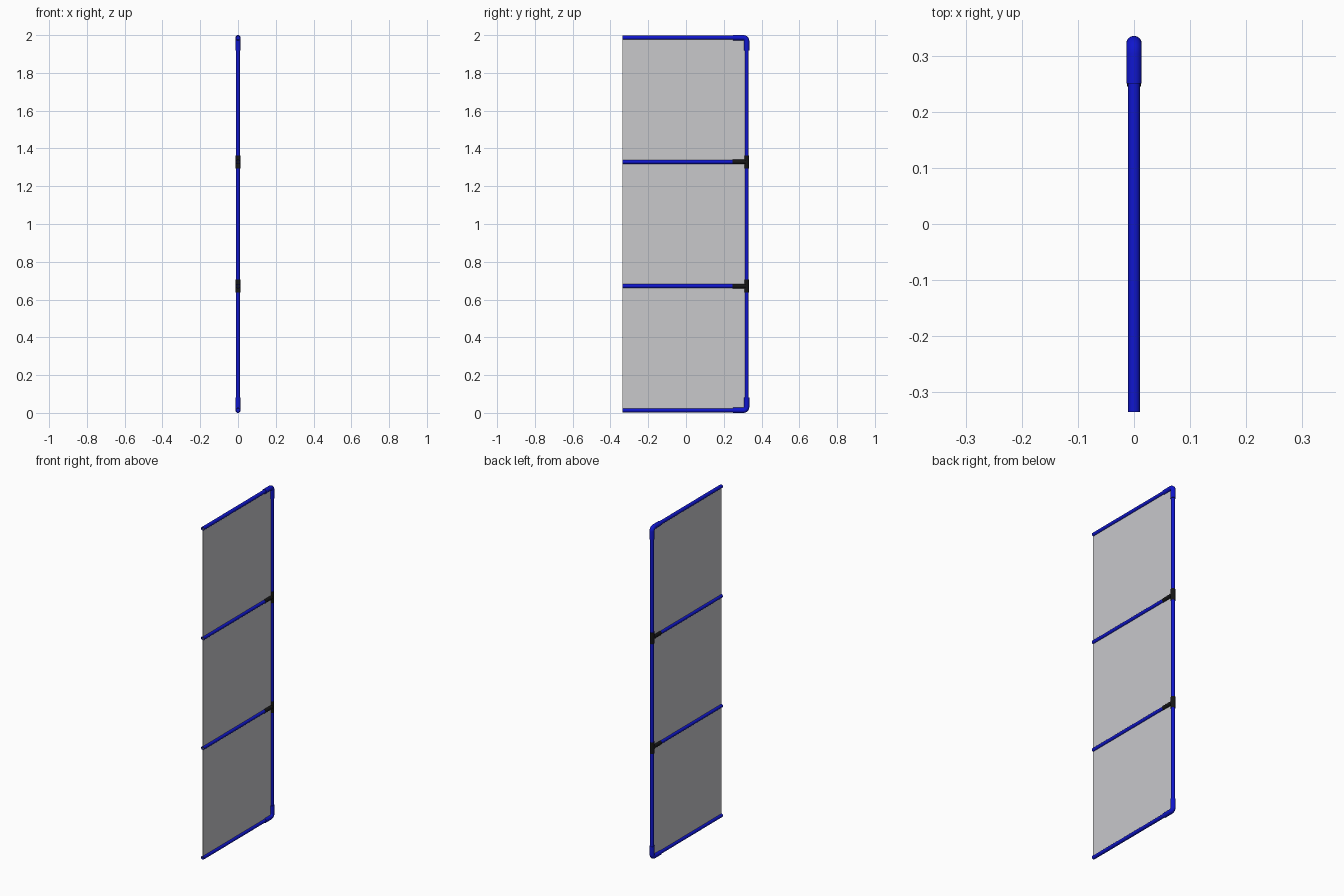
import bpy, bmesh, math
from mathutils import Vector

if "Cube" in bpy.data.objects:
    bpy.data.objects.remove(bpy.data.objects["Cube"])


def material(name, rgb):
    m = bpy.data.materials.new(name)
    m.diffuse_color = (*rgb, 1.0)
    m.use_nodes = True
    m.node_tree.nodes["Principled BSDF"].inputs["Base Color"].default_value = m.diffuse_color
    return m


BLUE = material("blue", (0.005, 0.008, 0.62))
BLACK = material("black", (0.008, 0.008, 0.008))
GREY = material("grey", (0.58, 0.58, 0.6))

SIDES = 24
R = 0.0106            # pipe radius
R_FIT = 0.0137        # elbow radius
Y_POST = 0.3215
Y_END = -0.335
Z_LOW, Z_HIGH = 0.0137, 1.9863
STEP = (Z_HIGH - Z_LOW) / 3


def finish(name, bm, mat):
    bmesh.ops.recalc_face_normals(bm, faces=bm.faces)
    me = bpy.data.meshes.new(name)
    bm.to_mesh(me)
    bm.free()
    me.materials.append(mat)
    ob = bpy.data.objects.new(name, me)
    bpy.context.collection.objects.link(ob)
    bpy.ops.object.select_all(action='DESELECT')
    bpy.context.view_layer.objects.active = ob
    ob.select_set(True)
    bpy.ops.object.shade_smooth_by_angle(angle=math.radians(40))
    return ob


def sweep(bm, path, radius, bore=0.0):
    """Round bar (or hollow pipe when bore > 0) along (y, z) points in the x = 0 plane."""
    pts = [Vector((0, y, z)) for y, z in path]
    side = Vector((1, 0, 0))

    def skin(r):
        rings = []
        for i, p in enumerate(pts):
            t = (pts[min(i + 1, len(pts) - 1)] - pts[max(i - 1, 0)]).normalized()
            n = t.cross(side)
            rings.append([bm.verts.new(p + r * (math.cos(a) * side + math.sin(a) * n))
                          for a in (2 * math.pi * k / SIDES for k in range(SIDES))])
        for a, b in zip(rings, rings[1:]):
            for k in range(SIDES):
                j = (k + 1) % SIDES
                bm.faces.new((a[k], a[j], b[j], b[k]))
        return rings[0], rings[-1]

    outer = skin(radius)
    if bore:
        for o, i in zip(outer, skin(bore)):
            for k in range(SIDES):
                j = (k + 1) % SIDES
                bm.faces.new((o[k], o[j], i[j], i[k]))
    else:
        for o in outer:
            bm.faces.new(o)


# Upright post
bm = bmesh.new()
sweep(bm, [(Y_POST, Z_LOW + 0.02), (Y_POST, Z_HIGH - 0.02)], R)
finish("upright_post", bm, BLUE)

# Four horizontal rails, open at the free end
for i in range(4):
    z = Z_LOW + i * STEP
    bm = bmesh.new()
    sweep(bm, [(Y_END, z), (Y_POST - 0.02, z)], R, 0.008)
    finish(f"rail_{i + 1}", bm, BLUE)

# Rounded corner elbows, bottom and top
BEND = 0.018
for name, z, s in (("bottom_elbow", Z_LOW, 1), ("top_elbow", Z_HIGH, -1)):
    path = [(0.25, z)]
    for k in range(9):
        a = math.pi / 2 * k / 8
        path.append((Y_POST - BEND + BEND * math.sin(a),
                     z + s * (BEND - BEND * math.cos(a))))
    path.append((Y_POST, z + s * 0.068))
    bm = bmesh.new()
    sweep(bm, path, R_FIT)
    finish(name, bm, BLUE)

# Black tee fittings where the middle rails meet the post
for i in (1, 2):
    z = Z_LOW + i * STEP
    bm = bmesh.new()
    sweep(bm, [(Y_POST, z - 0.034), (Y_POST, z + 0.034)], 0.0125)
    sweep(bm, [(0.245, z), (Y_POST, z)], 0.0122)
    finish(f"tee_fitting_{i}", bm, BLACK)

# Thin sheets filling the three bays
for i in range(3):
    bm = bmesh.new()
    bmesh.ops.create_cube(bm, size=1)
    for v in bm.verts:
        v.co = Vector((v.co.x * 0.002,
                       Y_END + (v.co.y + 0.5) * (Y_POST - Y_END),
                       Z_LOW + (i + v.co.z + 0.5) * STEP))
    finish(f"panel_{i + 1}", bm, GREY)
